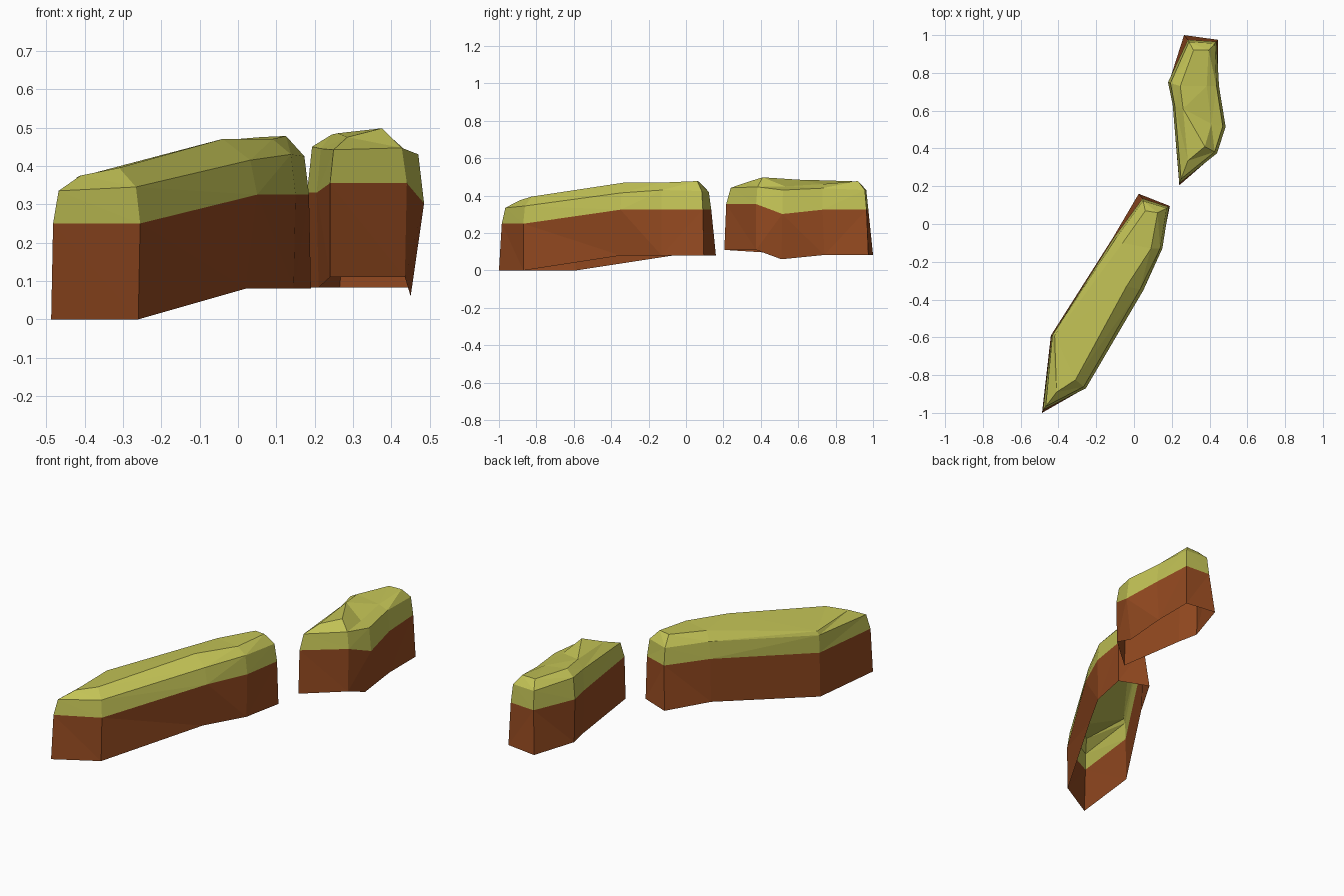
import bpy, bmesh


def material(name, rgb):
    m = bpy.data.materials.new(name)
    m.diffuse_color = (*rgb, 1.0)
    return m


soil = material("brown soil", (0.305, 0.070, 0.015))
grass = material("yellow green grass", (0.545, 0.545, 0.092))


def ledge(name, corners):
    """Open-bottomed rock ledge. Each corner holds base xyz, waist xyz,
    shoulder height and cap xyz; shoulders lie just inside the waist."""
    bm = bmesh.new()
    rings = [[], [], [], []]
    for bx, by, bz, wx, wy, wz, sz, cx, cy, cz in corners:
        sx, sy = wx + (cx - wx) * 0.2, wy + (cy - wy) * 0.2
        for ring, co in zip(rings, ((bx, by, bz), (wx, wy, wz),
                                    (sx, sy, sz), (cx, cy, cz))):
            ring.append(bm.verts.new(co))
    n = len(corners)
    # soil wall, grass wall and sloped grass edge
    for level in range(3):
        low, high = rings[level], rings[level + 1]
        for i in range(n):
            j = (i + 1) % n
            f = bm.faces.new((low[i], low[j], high[j], high[i]))
            f.material_index = 0 if level == 0 else 1
    # grass top, strips running across the ledge
    top = rings[3]
    for i in range(n // 2 - 1):
        a, b = (1 + i), (2 + i)
        c, d = (n - 1 - i) % n, (n - i) % n
        f = bm.faces.new((top[a], top[b], top[c], top[d]))
        f.material_index = 1
    bmesh.ops.triangulate(bm, faces=bm.faces[:])
    me = bpy.data.meshes.new(name)
    bm.to_mesh(me)
    bm.free()
    me.materials.append(soil)
    me.materials.append(grass)
    ob = bpy.data.objects.new(name, me)
    bpy.context.collection.objects.link(ob)
    return ob


# long ledge at the front left, rising towards the back
ledge("long_ledge", [
    (-0.487, -1.00, 0.00, -0.482, -0.985, 0.25, 0.335, -0.41, -0.89, 0.375),
    (-0.26, -0.87, 0.00, -0.255, -0.87, 0.25, 0.345, -0.31, -0.825, 0.395),
    (0.02, -0.35, 0.08, 0.05, -0.35, 0.325, 0.415, -0.04, -0.33, 0.47),
    (0.145, -0.13, 0.08, 0.15, -0.13, 0.325, 0.43, 0.09, -0.13, 0.47),
    (0.19, 0.095, 0.08, 0.185, 0.09, 0.325, 0.425, 0.125, 0.06, 0.478),
    (0.025, 0.16, 0.08, 0.045, 0.135, 0.325, 0.42, 0.06, 0.07, 0.475),
    (-0.11, -0.07, 0.08, -0.105, -0.07, 0.325, 0.42, -0.06, -0.10, 0.465),
    (-0.44, -0.59, 0.00, -0.435, -0.59, 0.25, 0.35, -0.42, -0.59, 0.37),
])

# short ledge at the back right
ledge("short_ledge", [
    (0.24, 0.205, 0.11, 0.24, 0.215, 0.355, 0.442, 0.285, 0.335, 0.475),
    (0.435, 0.375, 0.11, 0.44, 0.375, 0.355, 0.447, 0.375, 0.41, 0.498),
    (0.45, 0.51, 0.06, 0.485, 0.515, 0.302, 0.43, 0.41, 0.53, 0.45),
    (0.445, 0.74, 0.083, 0.45, 0.73, 0.325, 0.44, 0.385, 0.73, 0.462),
    (0.445, 0.975, 0.083, 0.437, 0.965, 0.325, 0.43, 0.395, 0.92, 0.478),
    (0.265, 1.00, 0.083, 0.285, 0.975, 0.325, 0.43, 0.315, 0.92, 0.476),
    (0.185, 0.75, 0.083, 0.18, 0.75, 0.33, 0.45, 0.245, 0.73, 0.482),
    (0.21, 0.63, 0.083, 0.205, 0.63, 0.33, 0.445, 0.26, 0.61, 0.485),
])
